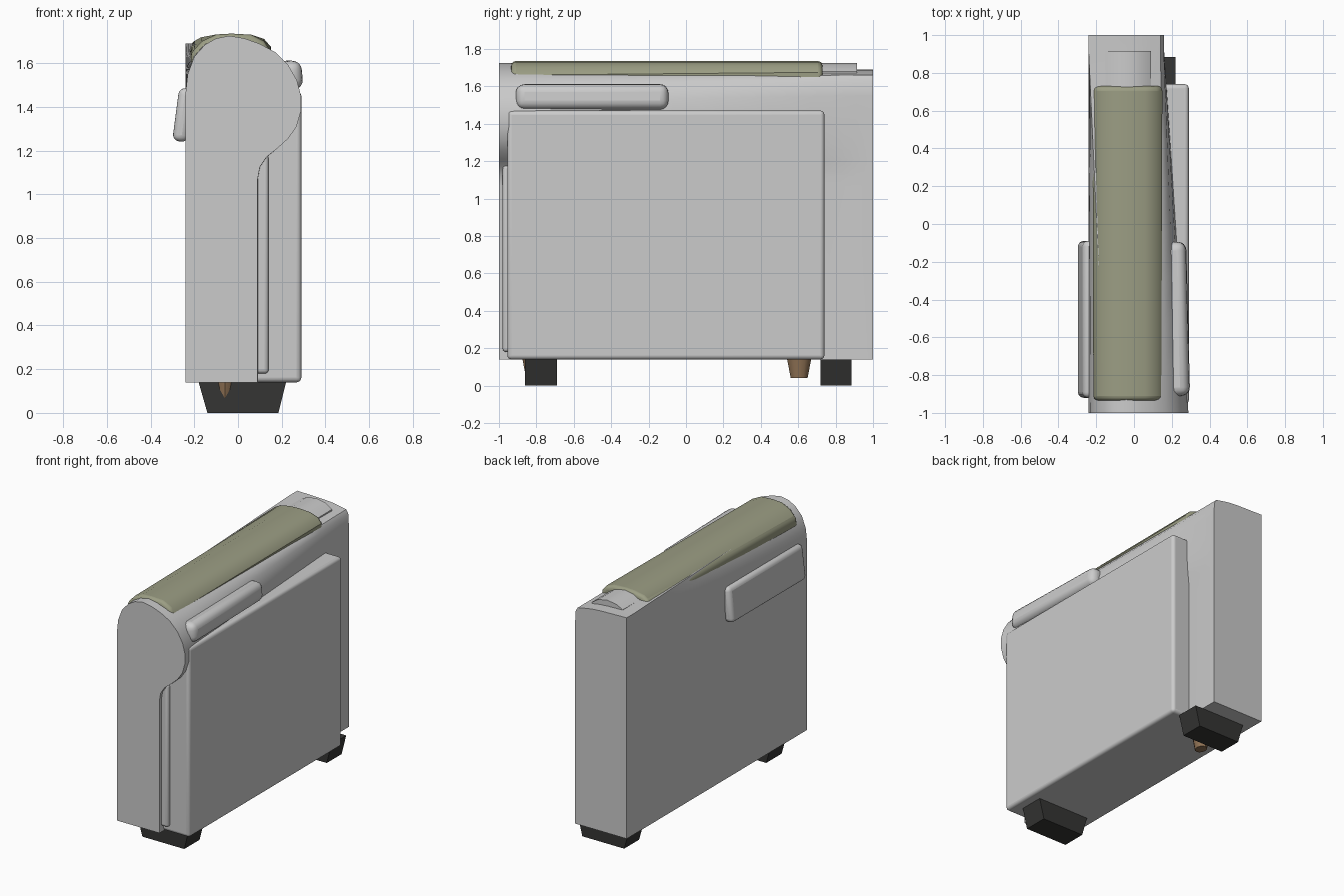
import bpy, bmesh
from mathutils import Matrix

if "Cube" in bpy.data.objects:
    bpy.data.objects.remove(bpy.data.objects["Cube"])


def material(name, color):
    m = bpy.data.materials.new(name)
    m.diffuse_color = (*color, 1)
    m.use_nodes = True
    m.node_tree.nodes["Principled BSDF"].inputs["Base Color"].default_value = m.diffuse_color
    return m


olive = material("olive_fabric", (0.33, 0.34, 0.23))
dark = material("dark_wood", (0.035, 0.035, 0.033))
brown = material("brown_wood", (0.28, 0.17, 0.09))


def finish(name, bm, mat=None, bevel=0, segments=4):
    bmesh.ops.recalc_face_normals(bm, faces=bm.faces)
    me = bpy.data.meshes.new(name)
    bm.to_mesh(me)
    bm.free()
    ob = bpy.data.objects.new(name, me)
    bpy.context.collection.objects.link(ob)
    if mat:
        me.materials.append(mat)
    if bevel:
        b = ob.modifiers.new("bevel", 'BEVEL')
        b.width, b.segments = bevel, segments
        b.limit_method, b.angle_limit = 'ANGLE', 0.8
    bpy.context.view_layer.objects.active = ob
    ob.select_set(True)
    bpy.ops.object.shade_smooth_by_angle(angle=0.6)
    ob.select_set(False)
    return ob


def loft(name, stations, **kw):
    """Skin (y, xz profile) sections with equal point counts, then cap both ends."""
    bm = bmesh.new()
    rings = [[bm.verts.new((x, y, z)) for x, z in prof] for y, prof in stations]
    n = len(rings[0])
    for a, b in zip(rings, rings[1:]):
        for i in range(n):
            bm.faces.new((a[i], a[(i + 1) % n], b[(i + 1) % n], b[i]))
    bm.faces.new(rings[0])
    bm.faces.new(rings[-1])
    return finish(name, bm, **kw)


def box(name, lo, hi, tilt=0, yaw=0, **kw):
    bm = bmesh.new()
    bmesh.ops.create_cube(bm, size=1)
    size = [h - l for l, h in zip(lo, hi)]
    mid = [(h + l) / 2 for l, h in zip(lo, hi)]
    m = (Matrix.Translation(mid) @ Matrix.Rotation(yaw, 4, 'Z')
         @ Matrix.Rotation(tilt, 4, 'Y') @ Matrix.Diagonal((*size, 1)))
    bm.transform(m)
    return finish(name, bm, **kw)


# Arm body: rolled scroll at the front blending into a square block at the back
front = [(-.24, .14), (-.24, 1.46), (-.23, 1.55), (-.20, 1.63), (-.15, 1.685), (-.10, 1.713),
         (-.04, 1.725), (.03, 1.713), (.10, 1.688), (.17, 1.65), (.23, 1.59), (.27, 1.52),
         (.288, 1.45), (.288, 1.38), (.268, 1.31), (.23, 1.255), (.18, 1.21), (.13, 1.17),
         (.10, 1.125), (.09, 1.07), (.09, .14)]
back = [(-.24, .14), (-.24, 1.46), (-.24, 1.55), (-.24, 1.63), (-.24, 1.69), (-.15, 1.688),
        (-.04, 1.685), (.03, 1.68), (.09, 1.67), (.14, 1.66), (.158, 1.63), (.16, 1.55),
        (.16, 1.47), (.16, 1.4), (.16, 1.32), (.16, 1.26), (.16, 1.21), (.16, 1.17),
        (.16, 1.12), (.16, 1.07), (.16, .14)]


def mix(t):
    return [(a + (c - a) * t, b + (d - b) * t) for (a, b), (c, d) in zip(front, back)]


loft("arm_body", [(-1, front)] + [(-1 + 1.91 * i / 8, mix(i / 8)) for i in range(1, 8)]
     + [(.91, back), (1, back)])

# Inner side panel and the narrow welt beside the front face
box("side_panel", (.06, -.955, .14), (.29, .74, 1.47), bevel=.022)
box("front_welt", (.07, -.98, .18), (.14, -.93, 1.18), bevel=.018)

# Small arched block at the back of the top
arch = [(-.15, 1.60), (-.15, 1.69), (-.10, 1.715), (-.03, 1.725), (.04, 1.712), (.09, 1.68), (.09, 1.60)]
loft("rear_top_block", [(.68, arch), (.915, arch)])

# Upholstered pad along the top
pad_front = [(-.215, 1.58), (-.215, 1.645), (-.165, 1.70), (-.10, 1.731), (-.03, 1.735), (.06, 1.73),
             (.12, 1.70), (.145, 1.66), (.145, 1.58)]
pad_back = [(-.22, 1.62), (-.22, 1.69), (-.17, 1.718), (-.10, 1.731), (-.03, 1.735), (.06, 1.73),
            (.12, 1.71), (.15, 1.675), (.15, 1.62)]
loft("top_pad", [(-.935, pad_front), (.73, pad_back)], mat=olive, bevel=.025)

# Rounded cushions on both sides of the arm
box("inner_cushion", (.16, -.91, 1.475), (.285, -.095, 1.61), tilt=-.08, yaw=.025, bevel=.045)
box("outer_cushion", (-.285, -.92, 1.24), (-.215, -.09, 1.485), tilt=.13, bevel=.03)


# Tapered block feet
def foot(name, y0, y1):
    bm = bmesh.new()
    top = [bm.verts.new(p) for p in ((-.18, y0, .14), (.22, y0, .14), (.22, y1, .14), (-.18, y1, .14))]
    low = [bm.verts.new(p) for p in ((-.14, y0, 0), (.185, y0, 0), (.185, y1, 0), (-.14, y1, 0))]
    bm.faces.new(top)
    bm.faces.new(low)
    for i in range(4):
        j = (i + 1) % 4
        bm.faces.new((top[i], top[j], low[j], low[i]))
    finish(name, bm, mat=dark)


foot("front_foot", -.86, -.69)
foot("back_foot", .72, .885)

# Small tapered pegs
for name, y in (("front_peg", -.81), ("back_peg", .605)):
    bm = bmesh.new()
    bmesh.ops.create_cone(bm, cap_ends=True, segments=12, radius1=.045, radius2=.065, depth=.105)
    bm.transform(Matrix.Translation((-.06, y, .0925)) @ Matrix.Diagonal((.8, 1, 1, 1)))
    finish(name, bm, mat=brown)
